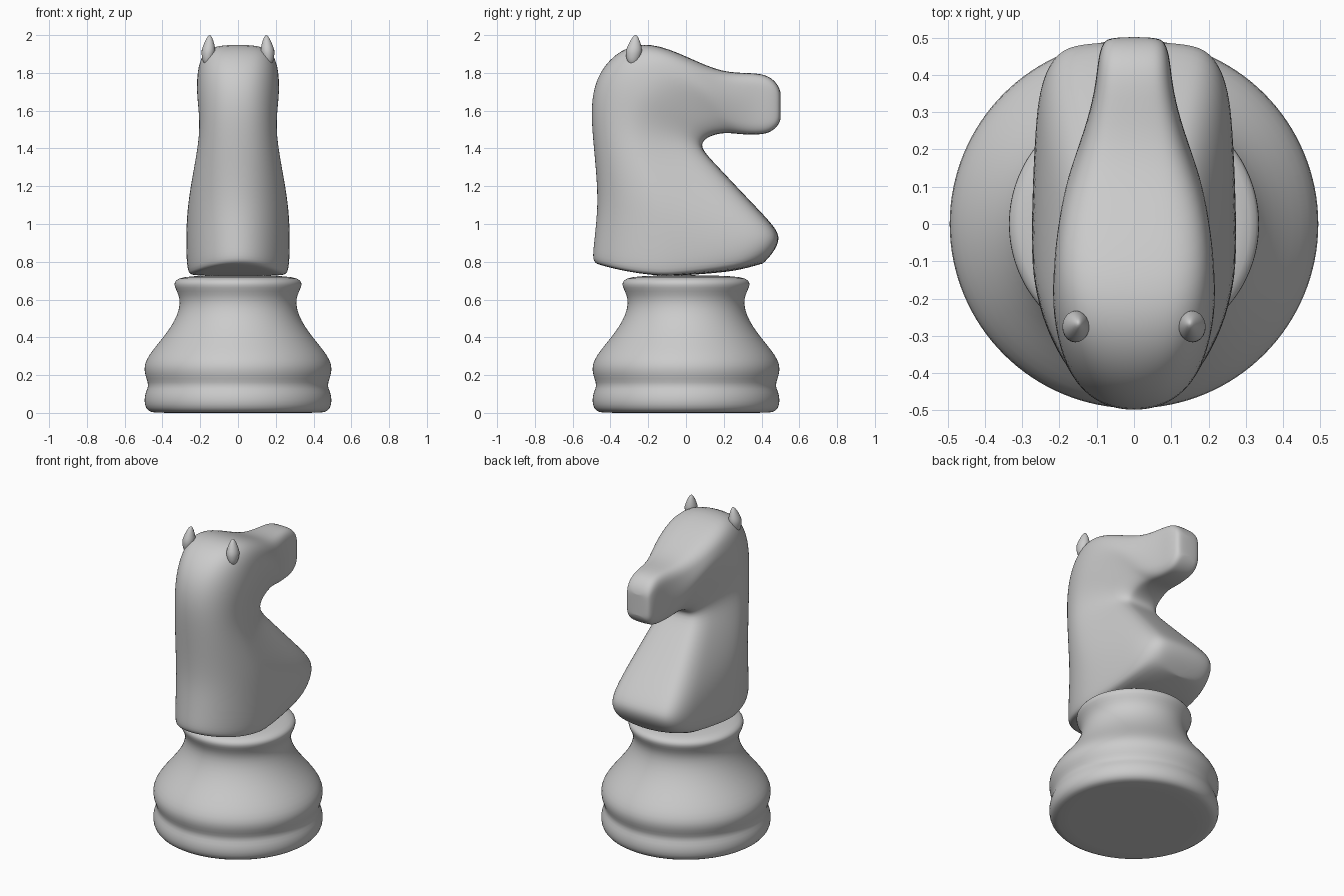
import bpy, bmesh
from math import sin, cos, pi

if "Cube" in bpy.data.objects:
    bpy.data.objects.remove(bpy.data.objects["Cube"])


def finish(name, bm, levels=0):
    bmesh.ops.recalc_face_normals(bm, faces=bm.faces[:])
    me = bpy.data.meshes.new(name)
    bm.to_mesh(me)
    bm.free()
    for p in me.polygons:
        p.use_smooth = True
    ob = bpy.data.objects.new(name, me)
    bpy.context.collection.objects.link(ob)
    if levels:
        mod = ob.modifiers.new("smooth", 'SUBSURF')
        mod.levels = mod.render_levels = levels
    return ob


# Turned base: (radius, height) profile spun around z
profile = [(0, 0), (.43, 0), (.465, .003), (.49, .025), (.498, .065), (.49, .11),
           (.472, .143), (.485, .18), (.5, .23), (.488, .28), (.45, .335), (.40, .395),
           (.355, .455), (.32, .52), (.306, .58), (.314, .625), (.335, .665),
           (.339, .69), (.32, .713), (.25, .725), (0, .73)]
bm = bmesh.new()
vs = [bm.verts.new((r, 0, z)) for r, z in profile]
es = [bm.edges.new(p) for p in zip(vs, vs[1:])]
bmesh.ops.spin(bm, geom=vs + es, axis=(0, 0, 1), cent=(0, 0, 0),
               angle=2 * pi, steps=64, use_duplicate=False)
bmesh.ops.remove_doubles(bm, verts=bm.verts[:], dist=1e-4)
finish("turned_base", bm, 1)

# Horse: ribs from the back outline to the front outline, chest up to muzzle
# back y, z, front y, z, sag, half width, front half width, back squareness
ribs = [
    (-.46, .785, .41, .79, .065, .235, .21, 2.0),
    (-.50, .80, .475, .86, .10, .27, .25, 2.0),
    (-.495, .87, .503, .935, .06, .278, .27, 2.0),
    (-.48, 1.0, .46, 1.0, .0, .278, .255, 2.0),
    (-.47, 1.13, .31, 1.155, 0, .266, .215, 2.0),
    (-.48, 1.3, .15, 1.325, 0, .235, .17, 2.1),
    (-.50, 1.5, .07, 1.41, 0, .208, .14, 2.2),
    (-.505, 1.66, .105, 1.455, 0, .210, .13, 2.2),
    (-.465, 1.81, .16, 1.475, 0, .222, .125, 2.3),
    (-.35, 1.93, .20, 1.48, 0, .222, .12, 2.9),
    (-.19, 1.968, .23, 1.48, 0, .212, .115, 3.4),
    (.01, 1.885, .26, 1.478, 0, .188, .11, 3.8),
    (.19, 1.80, .31, 1.473, 0, .138, .105, 4.0),
    (.35, 1.802, .37, 1.472, 0, .105, .10, 4.0),
    (.44, 1.788, .44, 1.478, 0, .098, .095, 4.0),
    (.49, 1.735, .49, 1.52, 0, .085, .085, 4.0),
    (.502, 1.69, .502, 1.56, 0, .06, .06, 4.0),
]
N = 6


def half_ring(wm, wf, nb):
    """(t, half width) pairs from the back edge to the front edge"""
    pts = []
    for i in range(N + 1):
        a = pi / 2 * i / N
        pts.append((.45 * (1 - max(cos(a), 0) ** (2 / nb)), wm * sin(a) ** (2 / nb)))
    for i in range(N - 1, -1, -1):
        a = pi / 2 * i / N
        u = cos(a) ** (2 / 5)
        pts.append((.45 + .55 * u, (wm + (wf - wm) * u) * sin(a) ** (2 / 5)))
    return pts


bm = bmesh.new()
rings = []
for by, bz, fy, fz, sag, wm, wf, nb in ribs:
    right, left = [], []
    for t, w in half_ring(wm, wf, nb):
        y = by + (fy - by) * t
        z = bz + (fz - bz) * t - sag * 4 * t * (1 - t)
        v = bm.verts.new((w, y, z))
        right.append(v)
        left.append(v if w < 1e-6 else bm.verts.new((-w, y, z)))
    rings.append((right, left))
M = 2 * N
for a, b in zip(rings, rings[1:]):
    for side in (0, 1):
        for i in range(M):
            bm.faces.new((a[side][i], a[side][i + 1], b[side][i + 1], b[side][i]))
# Close the underside and the nose with cross strips
for right, left in (rings[0], rings[-1]):
    for i in range(M):
        f = [right[i], right[i + 1], left[i + 1], left[i]]
        bm.faces.new(list(dict.fromkeys(f)))
finish("horse_body", bm, 2)

# Pointed ears
for side, sx in (("left", -1), ("right", 1)):
    bm = bmesh.new()
    bmesh.ops.create_uvsphere(bm, u_segments=20, v_segments=14, radius=1)
    for v in bm.verts:
        k = 1 - .4 * max(v.co.z, 0)
        x, y, z = v.co.x * .036 * k, v.co.y * .042 * k, v.co.z * .08
        v.co = (sx * .156 + x - sx * z * .08, -.275 + y + z * .1, 1.92 + z)
    finish(side + "_ear", bm)
